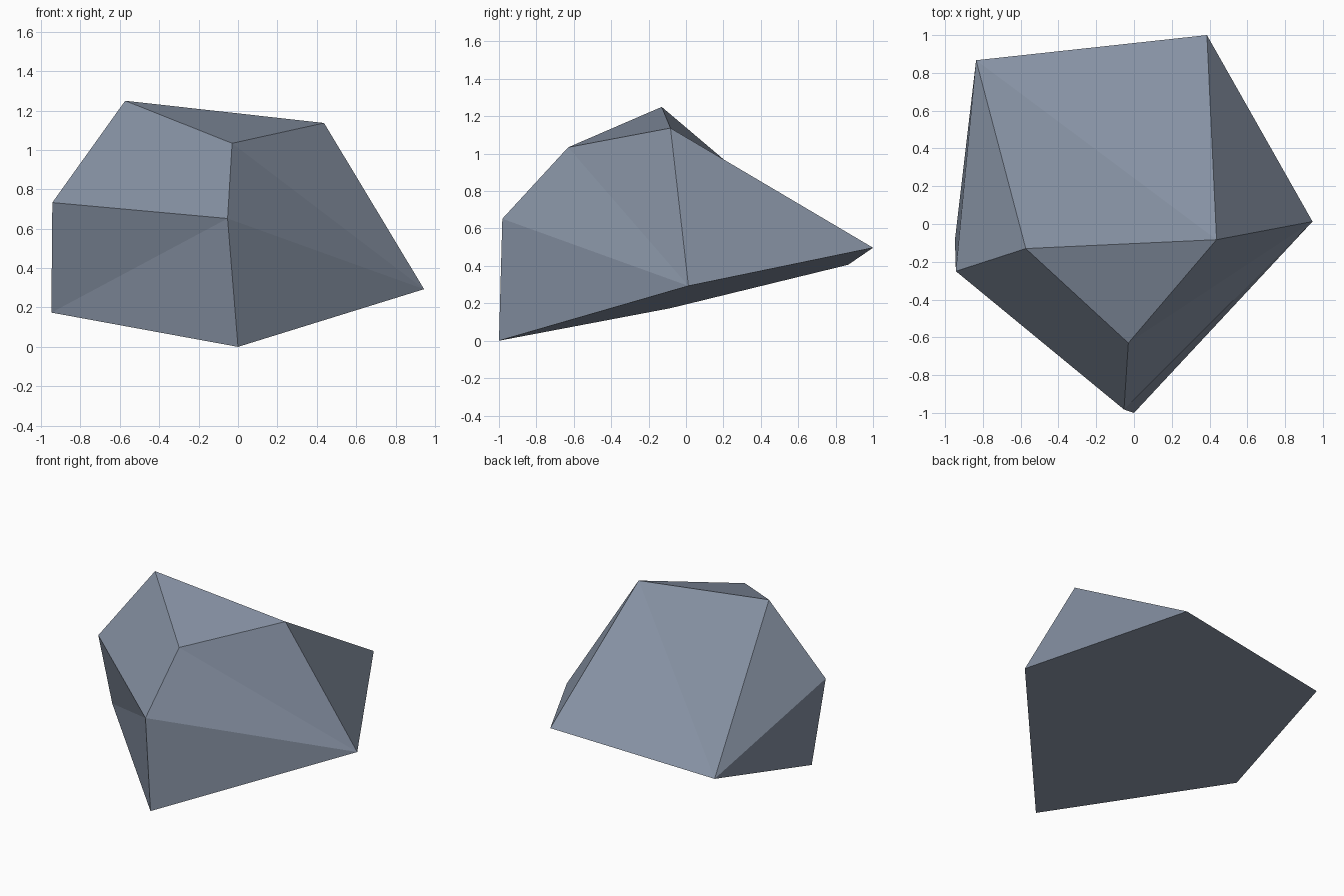
import bpy
import bmesh

if "Cube" in bpy.data.objects:
    bpy.data.objects.remove(bpy.data.objects["Cube"])

# Corners of the faceted boulder
corners = {
    "peak_left": (-0.573, -0.13, 1.25),
    "peak_right": (0.437, -0.083, 1.137),
    "peak_front": (-0.03, -0.63, 1.034),
    "side_left": (-0.943, -0.25, 0.733),
    "nose_top": (-0.053, -0.982, 0.652),
    "nose_foot": (0.0, -1.0, 0.0),
    "foot_left": (-0.948, -0.083, 0.174),
    "foot_right": (0.945, 0.013, 0.293),
    "back_left": (-0.836, 0.867, 0.406),
    "back_right": (0.386, 1.0, 0.497),
}

# Facets, each a ring of corners
facets = [
    "peak_left peak_front peak_right",
    "peak_left peak_right back_left",
    "peak_right back_right back_left",
    "peak_left side_left nose_top peak_front",
    "peak_left back_left side_left",
    "side_left back_left foot_left",
    "side_left foot_left nose_top",
    "foot_left nose_foot nose_top",
    "nose_top nose_foot foot_right",
    "nose_top foot_right peak_front",
    "peak_front foot_right peak_right",
    "peak_right foot_right back_right",
    "foot_left back_left back_right foot_right nose_foot",
]

bm = bmesh.new()
verts = {name: bm.verts.new(co) for name, co in corners.items()}
for ring in facets:
    bm.faces.new([verts[name] for name in ring.split()])
bmesh.ops.recalc_face_normals(bm, faces=bm.faces)

mesh = bpy.data.meshes.new("boulder")
bm.to_mesh(mesh)
bm.free()

# Single blue-grey stone colour
stone = bpy.data.materials.new("blue_grey_stone")
stone.diffuse_color = (0.235, 0.28, 0.36, 1.0)
stone.use_nodes = True
stone.node_tree.nodes["Principled BSDF"].inputs["Base Color"].default_value = stone.diffuse_color
mesh.materials.append(stone)

boulder = bpy.data.objects.new("boulder", mesh)
bpy.context.collection.objects.link(boulder)
